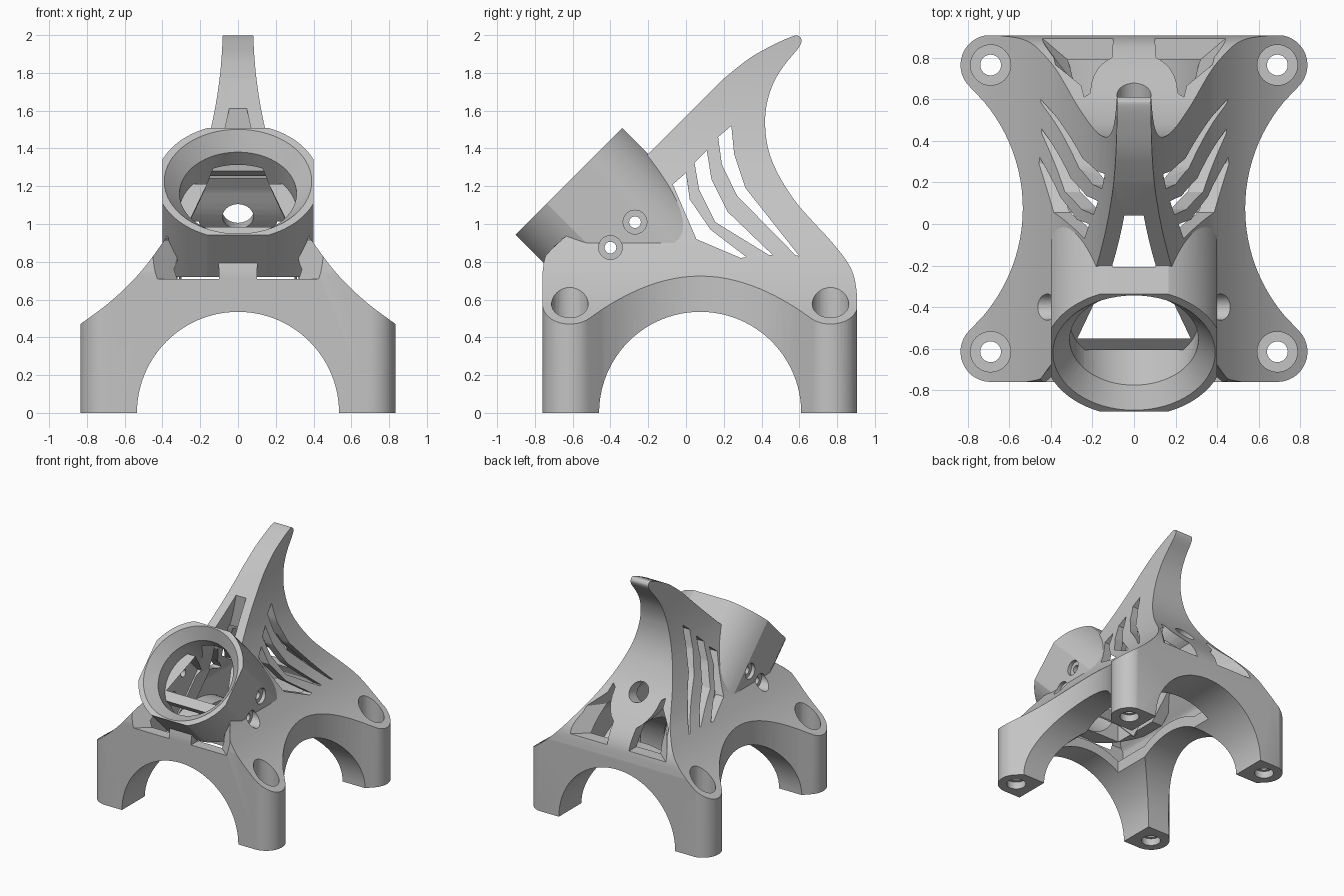
import bpy, bmesh
from math import sin, cos, pi, radians
from mathutils import Vector

if "Cube" in bpy.data.objects:
    bpy.data.objects.remove(bpy.data.objects["Cube"], do_unlink=True)

grey = bpy.data.materials.new("matte grey")
grey.use_nodes = True
GREY = (0.55, 0.55, 0.55, 1)
grey.diffuse_color = GREY
grey.node_tree.nodes["Principled BSDF"].inputs["Base Color"].default_value = GREY

# Placement rules: profile (u, v) plus depth d
H = 0.5 ** 0.5
def along_x(u, v, d): return (d, u, v)
def along_y(u, v, d): return (u, d, v)
def along_z(u, v, d): return (u, v, d)
def along_tube(u, v, d): return (u, -0.62 + H * (d + v), 1.225 + H * (v - d))
def rising_back(u, v, d): return (u, d, v + 0.3 * (d - 0.45))


def window_in(wall, s):
    """Window cutter that follows the sloped wall and narrows inward."""
    def place(u, v, d):
        u += max(0, u - 0.21) * 5 * d
        return (s * u, (1 if wall > 0 else -1) * (abs(wall) - 0.7 * (v - 0.71) + d), v)
    return place


def prism(name, pts, place, a, b, scale=1):
    """Extrude a closed profile from depth a to b."""
    bm = bmesh.new()
    low = [bm.verts.new(place(u, v, a)) for u, v in pts]
    top = [bm.verts.new(place(u * scale, v * scale, b)) for u, v in pts]
    bm.faces.new(low)
    bm.faces.new(reversed(top))
    for i in range(len(pts)):
        j = (i + 1) % len(pts)
        bm.faces.new((low[j], low[i], top[i], top[j]))
    if bm.calc_volume(signed=True) < 0:
        bmesh.ops.reverse_faces(bm, faces=bm.faces)
    mesh = bpy.data.meshes.new(name)
    bm.to_mesh(mesh)
    bm.free()
    mesh.materials.append(grey)
    ob = bpy.data.objects.new(name, mesh)
    bpy.context.collection.objects.link(ob)
    return ob


def combine(ob, other, op="DIFFERENCE"):
    """Apply a boolean and discard the helper."""
    mod = ob.modifiers.new("shape", "BOOLEAN")
    mod.operation, mod.solver, mod.object = op, "EXACT", other
    bpy.context.view_layer.objects.active = ob
    bpy.ops.object.modifier_apply(modifier=mod.name)
    bpy.data.objects.remove(other, do_unlink=True)


def circle(r, cu=0, cv=0, n=48):
    return [(cu + r * cos(2 * pi * i / n), cv + r * sin(2 * pi * i / n)) for i in range(n)]


def spline(pts, n=5):
    """Smooth curve through the given points."""
    p = [Vector(q) for q in [pts[0]] + pts + [pts[-1]]]
    out = []
    for a, b, c, d in zip(p, p[1:], p[2:], p[3:]):
        for i in range(n):
            t = i / n
            out.append(0.5 * (2 * b + (c - a) * t + (2 * a - 5 * b + 4 * c - d) * t * t
                              + (3 * b - a - 3 * c + d) * t ** 3))
    return [tuple(q) for q in out] + [pts[-1]]


def mirrored(half):
    return half + [(-u, v) for u, v in reversed(half)]


# Plan outline: rounded corners joined by concave sides
quarter = []
for i in range(13):
    a = radians(179.9 - 40 * i / 12)
    quarter.append((1.333 + 0.798 * cos(a), 0.798 * sin(a)))
for i in range(15):
    a = radians(-47 + 137 * i / 14)
    quarter.append((0.69 + 0.145 * cos(a), 0.69 + 0.145 * sin(a)))
right = [(u, -v) for u, v in reversed(quarter)] + quarter
plan = [(u, v + 0.075) for u, v in mirrored(right)]

# Flank profile seen from the front
flank = spline([(0.835, 0.47), (0.79, 0.502), (0.69, 0.577), (0.59, 0.667), (0.5, 0.765),
                (0.41, 0.885), (0.355, 0.97), (0.295, 1.085), (0.235, 1.22), (0.18, 1.37),
                (0.145, 1.5), (0.12, 1.62), (0.1, 1.75), (0.087, 1.88), (0.08, 2.01)])
front = mirrored([(0.85, -0.01), (0.85, 0.46)] + flank)

# Side profile with the swept fin
nose = spline([(-0.76, 0.74), (-0.744, 0.83), (-0.7, 0.89), (-0.64, 0.93)])
fin = spline([(0.2, 1.77), (0.34, 1.88), (0.47, 1.952), (0.56, 1.992), (0.595, 1.996),
              (0.612, 1.97), (0.59, 1.925), (0.52, 1.84), (0.46, 1.74), (0.425, 1.62),
              (0.42, 1.5), (0.44, 1.38), (0.49, 1.26), (0.575, 1.125), (0.67, 1.015),
              (0.76, 0.918), (0.85, 0.805), (0.89, 0.72), (0.906, 0.62)])
side = [(-0.76, -0.02)] + nose + fin + [(0.906, -0.02)]

body = prism("mount_body", plan, along_z, 0, 2.1)
combine(body, prism("flanks", front, along_y, -1, 1), "INTERSECT")
combine(body, prism("fin_side", side, along_x, -1, 1), "INTERSECT")


def inner_section(half, base):
    """Front profile of a hollow lying inside the flanks."""
    return mirrored([(half, base)] + [(max(0.02, min(half, u - 0.075)), v)
                                      for u, v in flank if u < half + 0.1])


# Shell hollow above the vault
hollow = [(-0.67, 0.43), (-0.67, 0.76), (-0.6, 0.85), (-0.21, 1.24), (0.36, 1.24)] + spline(
    [(0.42, 1.17), (0.5, 1.05), (0.65, 0.9), (0.76, 0.77), (0.815, 0.65)]) + [(0.815, 0.43)]
cavity = prism("cavity", inner_section(0.45, 0.42), along_y, -1, 1)
combine(cavity, prism("cavity_side", hollow, along_x, -1, 1), "INTERSECT")
combine(cavity, prism("vault_front", circle(0.62, n=80), along_y, -1.1, 1.1))
combine(cavity, prism("vault_side", circle(0.62, 0.075, 0, 80), along_x, -1.1, 1.1))
combine(body, cavity)

# Windows in the front and back walls, leaving a round boss in the middle
arc = [(0.21 * cos(radians(a)), 1.05 + 0.21 * sin(radians(a))) for a in range(0, -61, -12)]
window = [(0.1, 0.71), (0.445, 0.71), (0.37, 0.91), (0.245, 1.08)] + arc
for s in (1, -1):
    for wall in (0.897, -0.775):
        combine(body, prism("window", window, window_in(wall, s), 0.06, -0.15))

# Tilted tube with flattened sides
section = [(max(-0.4, min(0.4, u)), max(-0.4, min(0.4, v))) for u, v in circle(0.432, n=96)]
tube = prism("tube", section, along_tube, 0, 0.7)
combine(tube, prism("trim", [(-1, 0), (1, 0), (1, 0.72), (-1, 0.72)], along_x, -1, 1))
combine(body, tube, "UNION")

# Tube mouth, bore and flat-walled chamber
combine(body, prism("mouth", circle(0.394, n=64), along_tube, -0.004, 0.09, 0.31 / 0.394))
combine(body, prism("bore", circle(0.31, n=64), along_tube, 0.08, 0.55))
chamber = [(-0.313, -0.2), (0.313, -0.2), (0.313, 0.2), (-0.313, 0.2)]
combine(body, prism("chamber", chamber, along_tube, 0.22, 0.56))

# Arches under all four sides
combine(body, prism("arch_front", circle(0.535, n=96), along_y, -1, 1))
combine(body, prism("arch_side", circle(0.535, 0.075, 0, 96), along_x, -1, 1))

# Passage from the fin opening through the vault
opening = [(-0.55, 0.25), (-0.55, 1.034), (0.04, 1.624), (0.06, 1.3), (0.3, 1.23), (0.4, 1.18),
           (0.49, 1.04), (0.55, 0.9), (0.55, 0.25)]
passage = prism("passage", inner_section(0.3, 0.25), along_y, -1, 1)
combine(passage, prism("passage_side", opening, along_x, -1, 1), "INTERSECT")
combine(body, passage)

# Chevron slots through the flanks
slots = [
    [(-0.07, 1.21), (0, 1.27), (0.02, 1.13), (0.13, 0.97), (0.32, 0.825), (0.29, 0.82), (0.055, 0.92)],
    [(0.045, 1.325), (0.11, 1.39), (0.135, 1.235), (0.22, 1.065), (0.46, 0.835), (0.44, 0.835),
     (0.155, 1.01), (0.07, 1.18)],
    [(0.17, 1.46), (0.24, 1.52), (0.255, 1.37), (0.315, 1.19), (0.6, 0.83), (0.58, 0.835),
     (0.27, 1.15), (0.19, 1.315)]]
for pts in slots:
    combine(body, prism("slot", pts, along_x, -1, 1))

# Cable hole through the back boss
combine(body, prism("cable_hole", circle(0.082, 0, 1.02), rising_back, 0.3, 1))

# Corner bolt holes with counterbores
for x in (-0.69, 0.69):
    for y in (-0.615, 0.765):
        for r, a, b in ((0.097, 0.2, 1), (0.05, -0.1, 0.3), (0.075, -0.1, 0.06)):
            combine(body, prism("bolt_hole", circle(r, x, y, 32), along_z, a, b))

# Side screw holes with counterbores
for y, z in ((-0.27, 1.01), (-0.4, 0.875)):
    combine(body, prism("screw_hole", circle(0.031, y, z, 24), along_x, -1, 1))
    for s in (1, -1):
        combine(body, prism("screw_seat", circle(0.063, y, z, 32), along_x, s * 0.37, s))

# Smooth curved surfaces, crisp edges
bpy.ops.object.select_all(action="DESELECT")
body.select_set(True)
bpy.context.view_layer.objects.active = body
bpy.ops.object.shade_smooth_by_angle(angle=radians(22))
